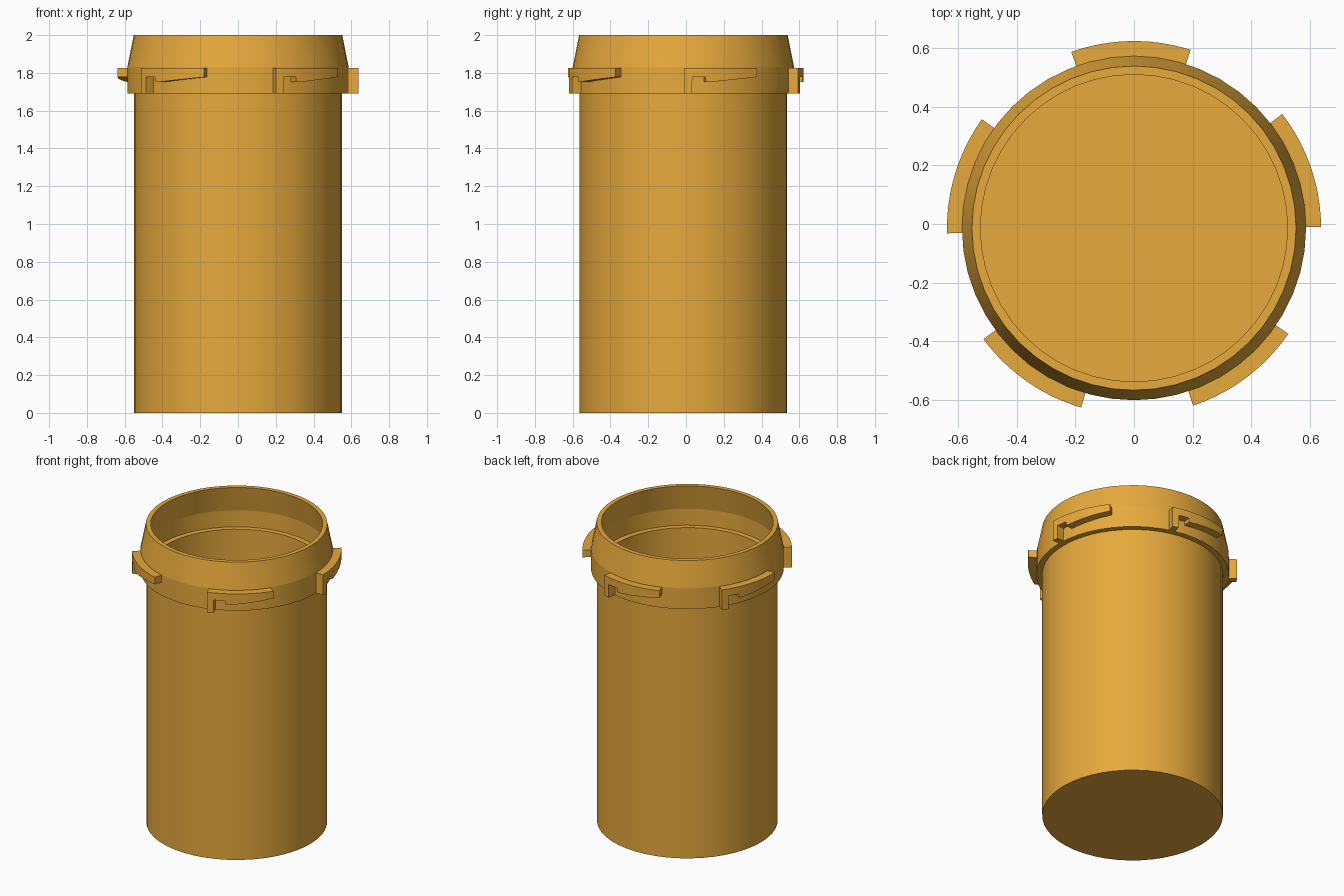
import bpy, bmesh
from math import cos, sin, radians, tau

if "Cube" in bpy.data.objects:
    bpy.data.objects.remove(bpy.data.objects["Cube"])

CY = -0.014          # axis offset in y
SEGMENTS = 48

amber = bpy.data.materials.new("amber")
amber.diffuse_color = (0.8, 0.4, 0.045, 1)
amber.use_nodes = True
amber.node_tree.nodes["Principled BSDF"].inputs["Base Color"].default_value = amber.diffuse_color


def finish(bm, name):
    bmesh.ops.recalc_face_normals(bm, faces=bm.faces)
    mesh = bpy.data.meshes.new(name)
    bm.to_mesh(mesh)
    bm.free()
    mesh.materials.append(amber)
    obj = bpy.data.objects.new(name, mesh)
    bpy.context.collection.objects.link(obj)
    obj.location.y = CY
    bpy.ops.object.select_all(action='DESELECT')
    obj.select_set(True)
    bpy.context.view_layer.objects.active = obj
    bpy.ops.object.shade_smooth_by_angle(angle=radians(10))
    return obj


def lathe(name, profile):
    bm = bmesh.new()
    rings = [[bm.verts.new((r * cos(tau * i / SEGMENTS), r * sin(tau * i / SEGMENTS), z))
              for i in range(SEGMENTS)] for r, z in profile]
    for a, b in zip(rings, rings[1:]):
        for i in range(SEGMENTS):
            j = (i + 1) % SEGMENTS
            bm.faces.new((a[i], a[j], b[j], b[i]))
    bm.faces.new(rings[0])
    bm.faces.new(rings[-1])
    return finish(bm, name)


def lug(name, start):
    # underside: locking tab, notch, detent step, then a rising ramp
    columns = [(0, 1.69), (2, 1.69), (3.8, 1.69), (3.85, 1.778), (7, 1.778),
               (10.3, 1.778), (10.35, 1.752), (12.7, 1.752)]
    columns += [(12.7 + 24.5 * k / 8, 1.752 + 0.026 * k / 8) for k in range(1, 9)]
    bm = bmesh.new()
    sections = []
    for angle, bottom in columns:
        t = radians(start + angle)
        sections.append([bm.verts.new((r * cos(t), r * sin(t), z)) for r, z in
                         ((0.57, bottom), (0.637, bottom), (0.637, 1.826), (0.57, 1.826))])
    for a, b in zip(sections, sections[1:]):
        for i in range(4):
            j = (i + 1) % 4
            bm.faces.new((a[i], a[j], b[j], b[i]))
    bm.faces.new(sections[0])
    bm.faces.new(sections[-1])
    return finish(bm, name)


# canister with flared collar, tapered lip and hollow interior
lathe("canister", [
    (0.55, 0), (0.55, 1.69), (0.586, 1.69), (0.586, 1.83), (0.552, 2.0),
    (0.523, 2.0), (0.558, 1.83), (0.558, 1.72), (0.523, 1.72), (0.523, 0.03)])

# five bayonet lugs around the collar
for k in range(5):
    lug(f"bayonet_lug_{k + 1}", 0.4 + 72 * k)
